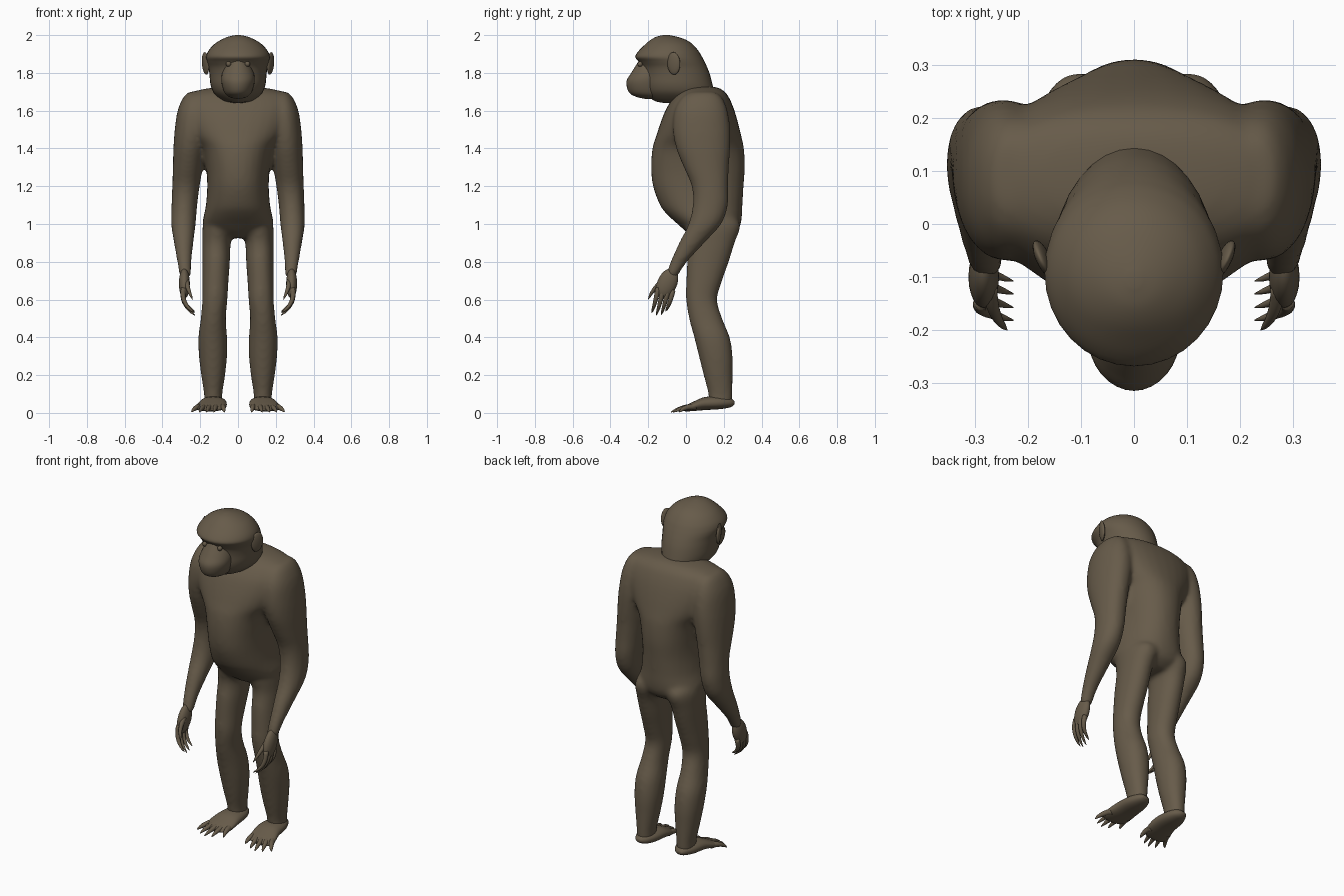
import bpy, bmesh, math
from mathutils import Vector, Matrix

if "Cube" in bpy.data.objects:
    bpy.data.objects.remove(bpy.data.objects["Cube"])

fur = bpy.data.materials.new("brown_fur")
fur.diffuse_color = (0.135, 0.105, 0.068, 1)
fur.use_nodes = True
fur.node_tree.nodes["Principled BSDF"].inputs["Base Color"].default_value = fur.diffuse_color


def finish(name, bm, mirror=False, blend=False):
    """Turn a bmesh into a smooth object, optionally mirrored or blended into one skin."""
    bmesh.ops.recalc_face_normals(bm, faces=bm.faces)
    me = bpy.data.meshes.new(name)
    bm.to_mesh(me)
    bm.free()
    me.materials.append(fur)
    for f in me.polygons:
        f.use_smooth = True
    ob = bpy.data.objects.new(name, me)
    bpy.context.collection.objects.link(ob)
    if mirror:
        m = ob.modifiers.new("mirror", 'MIRROR')
        m.use_mirror_merge = False
    if blend:
        r = ob.modifiers.new("skin", 'REMESH')
        r.mode = 'VOXEL'
        r.voxel_size = 0.012
        r.use_smooth_shade = True
        s = ob.modifiers.new("soften", 'SMOOTH')
        s.factor = 0.5
        s.iterations = 10
    return ob


def skin(bm, rings):
    """Bridge rings of points and close both ends."""
    vs = [[bm.verts.new(p) for p in ring] for ring in rings]
    n = len(vs[0])
    for a, b in zip(vs, vs[1:]):
        for i in range(n):
            bm.faces.new((a[i], a[(i + 1) % n], b[(i + 1) % n], b[i]))
    bm.faces.new(vs[0])
    bm.faces.new(vs[-1][::-1])


def resample(rows, steps=4):
    """Catmull-Rom through the rows."""
    out = []
    for i in range(len(rows) - 1):
        a, b, c, d = (rows[max(0, min(len(rows) - 1, i + k))] for k in (-1, 0, 1, 2))
        for s in range(steps):
            t = s / steps
            out.append([0.5 * (2 * q + (r - p) * t + (2 * p - 5 * q + 4 * r - u) * t * t
                               + (3 * q - p - 3 * r + u) * t ** 3)
                        for p, q, r, u in zip(a, b, c, d)])
    return out + [list(rows[-1])]


def loft(bm, rows, power=2.0, side=1, along_y=False, n=32):
    """Rows are (position, x0, x1, low, high): stacked superellipse slices."""
    rings = []
    for h, x0, x1, v0, v1 in resample(rows):
        ring = []
        for i in range(n):
            a = 2 * math.pi * i / n
            c, s = math.cos(a), math.sin(a)
            c = math.copysign(abs(c) ** (2 / power), c)
            s = math.copysign(abs(s) ** (2 / power), s)
            x = side * ((x0 + x1) / 2 + c * (x1 - x0) / 2)
            v = (v0 + v1) / 2 + s * (v1 - v0) / 2
            ring.append((x, h, v) if along_y else (x, v, h))
        rings.append(ring)
    skin(bm, rings)


def sym(rows):
    """(z, half width, front, back) to full rows."""
    return [(z, -w, w, f, b) for z, w, f, b in rows]


def digit(bm, a, b, c, r, n=12, steps=9):
    """Tapered finger or toe along a quadratic curve."""
    a, b, c = Vector(a), Vector(b), Vector(c)
    rings = []
    for k in range(steps + 1):
        t = k / steps
        p = a * (1 - t) ** 2 + b * 2 * t * (1 - t) + c * t * t
        d = ((b - a) * (1 - t) + (c - b) * t).normalized()
        u = d.orthogonal().normalized() if k == 0 else (u - d * u.dot(d)).normalized()
        w = d.cross(u)
        rad = r * max(0.08, math.sqrt(1 - t ** 2.6) * (1 - 0.3 * t))
        rings.append([p + (u * math.cos(2 * math.pi * i / n) + w * math.sin(2 * math.pi * i / n)) * rad
                      for i in range(n)])
    skin(bm, rings)


def ball(bm, loc, radii, rot=Matrix()):
    m = Matrix.Translation(loc) @ rot @ Matrix.Diagonal((*radii, 1))
    bmesh.ops.create_uvsphere(bm, u_segments=24, v_segments=14, radius=1, matrix=m)


# body: torso, arms and legs blended into one skin
bm = bmesh.new()
loft(bm, sym([
    (1.727, .08, .03, .15), (1.718, .16, 0, .18), (1.70, .24, -.03, .205),
    (1.675, .285, -.06, .225), (1.62, .305, -.10, .25), (1.55, .29, -.13, .272),
    (1.47, .25, -.157, .292), (1.4, .195, -.178, .307), (1.3, .17, -.185, .312),
    (1.2, .163, -.175, .305), (1.1, .17, -.138, .299), (1.05, .18, -.10, .297),
    (1.0, .187, -.045, .29), (.96, .15, 0, .27), (.925, .07, .05, .22)]), 2.2)
for s in (1, -1):
    loft(bm, [
        (1.70, .2, .26, .03, .15), (1.67, .17, .29, -.02, .19), (1.6, .15, .32, -.06, .22),
        (1.5, .15, .335, -.07, .235), (1.4, .168, .342, -.052, .234), (1.3, .186, .345, -.012, .227),
        (1.2, .203, .348, .03, .224), (1.1, .216, .352, .036, .222), (1.0, .224, .354, .013, .187),
        (.9, .236, .339, -.037, .097), (.8, .246, .322, -.082, .006),
        (.74, .248, .312, -.102, -.034), (.715, .255, .305, -.10, -.05)], 2.1, s)
    loft(bm, [
        (1.06, .05, .15, .05, .22), (1.0, .015, .185, 0, .288), (.9, .038, .189, .018, .258),
        (.8, .043, .189, .006, .227), (.7, .05, .189, .001, .192), (.6, .056, .189, 0, .165),
        (.5, .064, .197, .016, .192), (.4, .058, .21, .043, .232), (.3, .058, .207, .068, .247),
        (.2, .068, .195, .093, .247), (.1, .083, .18, .118, .247), (.045, .083, .18, .12, .245)], 2.1, s)
finish("body", bm, blend=True)

# head with brow ridge and nape
bm = bmesh.new()
loft(bm, sym([
    (2.0, .012, -.12, -.09), (1.992, .05, -.155, -.05), (1.975, .09, -.187, 0),
    (1.95, .128, -.217, .037), (1.915, .158, -.252, .067), (1.885, .169, -.269, .085),
    (1.86, .165, -.25, .098), (1.83, .156, -.232, .112), (1.79, .151, -.225, .127),
    (1.74, .146, -.225, .14), (1.70, .132, -.215, .148), (1.67, .105, -.192, .15),
    (1.65, .075, -.162, .14), (1.641, .03, -.12, .1)]))
finish("head", bm)

# muzzle
bm = bmesh.new()
loft(bm, sym([
    (1.875, .03, -.245, -.15), (1.845, .06, -.262, -.12), (1.80, .083, -.29, -.1),
    (1.755, .088, -.315, -.1), (1.70, .074, -.304, -.1), (1.675, .052, -.268, -.11),
    (1.663, .02, -.22, -.14)]))
finish("muzzle", bm)

# eyes
bm = bmesh.new()
ball(bm, (.05, -.243, 1.847), (.014, .014, .014))
finish("eyes", bm, mirror=True)

# ears, flaring outward toward the back
bm = bmesh.new()
ball(bm, (.172, -.065, 1.85), (.013, .037, .06),
     Matrix.Rotation(-.42, 4, 'Z') @ Matrix.Rotation(.08, 4, 'Y'))
finish("ears", bm, mirror=True)

# hands: palm, four curled fingers and thumb
bm = bmesh.new()
ball(bm, (.284, -.1, .685), (.029, .052, .085), Matrix.Rotation(-.42, 4, 'X'))
for i, (tip_y, tip_z) in enumerate([(-.182, .53), (-.158, .516), (-.132, .518), (-.108, .538)]):
    y = -.148 + i * .026
    digit(bm, (.288, y, .66 - .004 * i), (.305, y - .015, .575), (.228, tip_y, tip_z), .0145)
digit(bm, (.272, -.12, .70), (.27, -.175, .66), (.24, -.2, .60), .014)
finish("hands", bm, mirror=True)

# feet
bm = bmesh.new()
loft(bm, [
    (.257, .12, .15, .045, .06), (.235, .09, .17, .03, .078), (.18, .068, .193, .02, .086),
    (.1, .06, .205, .015, .084), (.04, .062, .22, .01, .06), (0, .08, .22, .008, .04),
    (-.015, .1, .2, .012, .03)], 2.2, along_y=True)
finish("feet", bm, mirror=True)

# toes, fanned outward
bm = bmesh.new()
for bx, tx, ty in [(.083, .072, -.035), (.112, .128, -.068), (.142, .167, -.08),
                   (.17, .206, -.066), (.197, .247, -.035)]:
    digit(bm, (bx, .05, .032), ((bx + tx) / 2, -.01, .036), (tx, ty, .004), .017)
finish("toes", bm, mirror=True)
